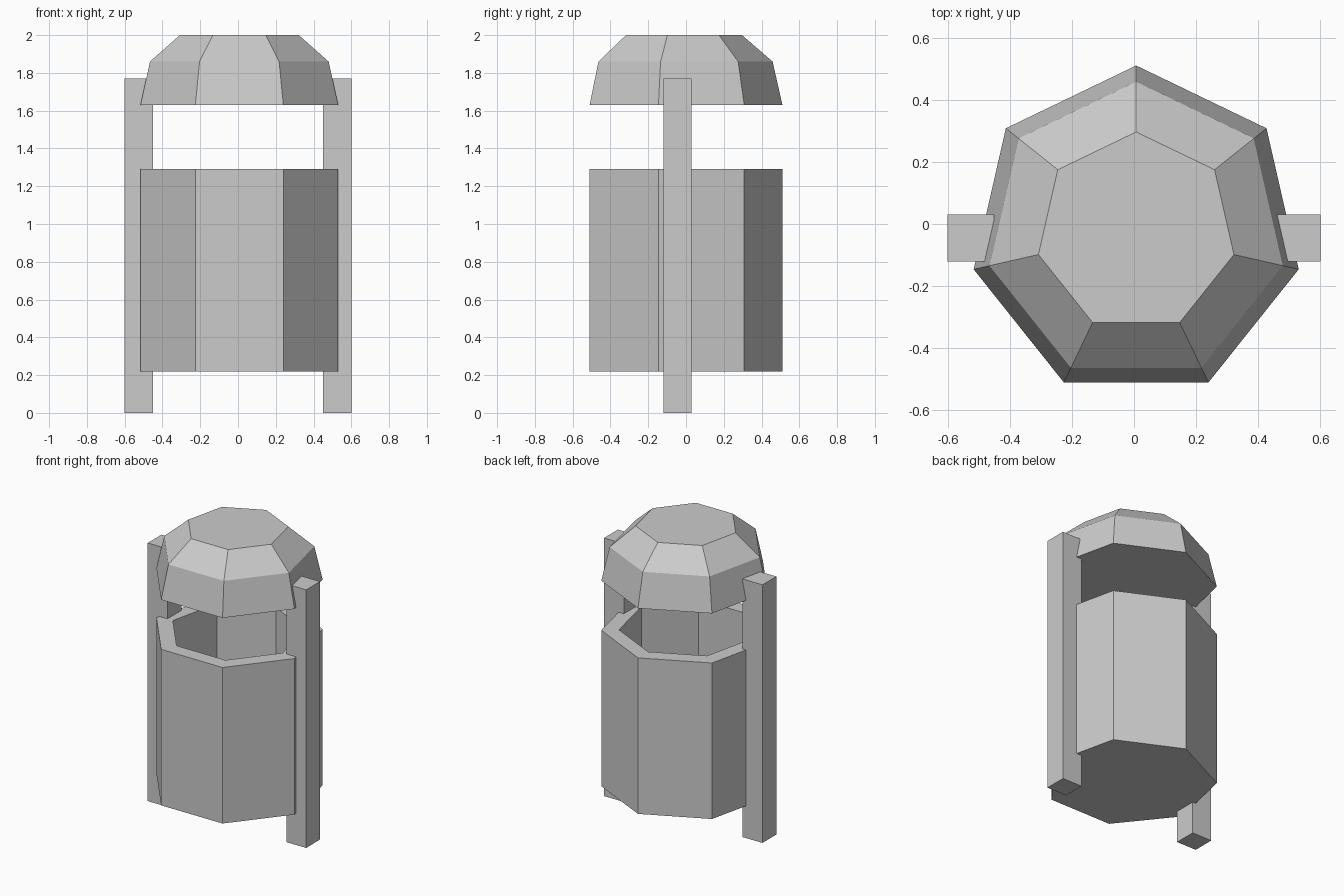
import bpy, bmesh, math

if "Cube" in bpy.data.objects:
    bpy.data.objects.remove(bpy.data.objects["Cube"])

SIDES = 7
CX, CY = 0.007, -0.0265


def heptagon_stack(name, rings):
    """Closed seven-sided solid through (radius, z) rings, capped at both ends."""
    bm = bmesh.new()
    loops = []
    for r, z in rings:
        loops.append([bm.verts.new((CX + r * math.sin(2 * math.pi * i / SIDES),
                                    CY + r * math.cos(2 * math.pi * i / SIDES), z))
                      for i in range(SIDES)])
    for a, b in zip(loops, loops[1:]):
        for i in range(SIDES):
            j = (i + 1) % SIDES
            bm.faces.new((a[i], a[j], b[j], b[i]))
    bm.faces.new(loops[0])
    bm.faces.new(loops[-1])
    bmesh.ops.recalc_face_normals(bm, faces=bm.faces)
    mesh = bpy.data.meshes.new(name)
    bm.to_mesh(mesh)
    bm.free()
    obj = bpy.data.objects.new(name, mesh)
    bpy.context.collection.objects.link(obj)
    return obj


# Open bin body: outer wall, rim, inner wall and floor
heptagon_stack("bin_body", [(0.537, 0.22), (0.537, 1.29), (0.427, 1.29), (0.427, 0.33)])

# Faceted dome lid with flat top and closed underside
heptagon_stack("lid", [(0.537, 1.63), (0.485, 1.86), (0.323, 2.0)])

# Square side posts carrying the body and lid
for side, x in (("left", -0.526), ("right", 0.526)):
    bpy.ops.mesh.primitive_cube_add(size=1, location=(x, -0.045, 0.885))
    post = bpy.context.object
    post.name = side + "_post"
    post.scale = (0.15, 0.15, 1.77)
